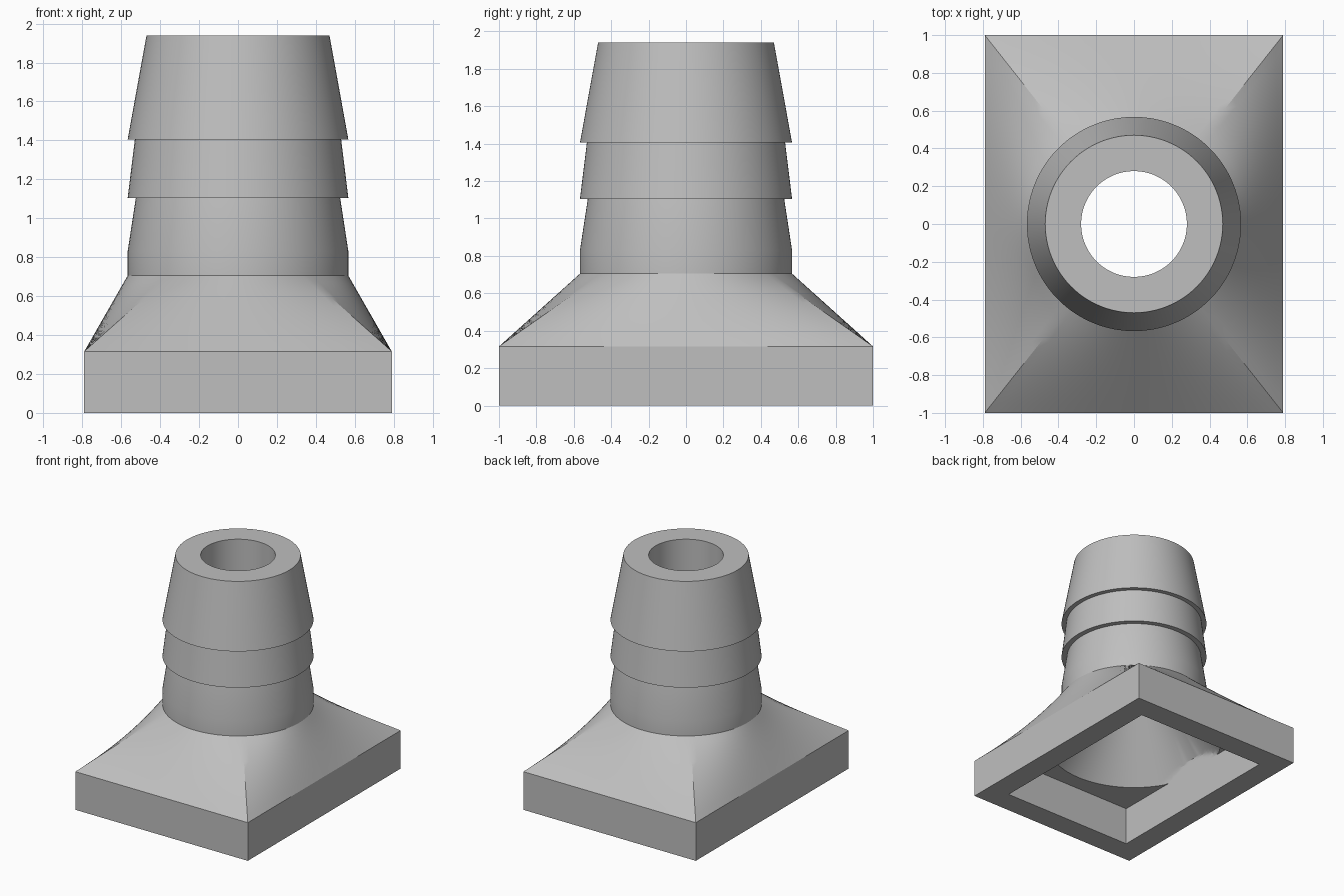
import bpy, bmesh, math

cube = bpy.data.objects.get("Cube")
if cube:
    bpy.data.objects.remove(cube, do_unlink=True)

STEPS = 28                  # points along each of the four sides
HX, HY = 0.79, 1.0          # flange half sizes
IX, IY = 0.60, 0.81         # recess half sizes
FLANGE, NECK, TOP = 0.316, 0.705, 1.94
BARREL, BORE = 0.567, 0.28


def rectangle(hx, hy):
    corners = [(hx, -hy), (hx, hy), (-hx, hy), (-hx, -hy)]
    pts = []
    for i, a in enumerate(corners):
        b = corners[(i + 1) % 4]
        for s in range(STEPS):
            t = s / STEPS
            pts.append((a[0] + (b[0] - a[0]) * t, a[1] + (b[1] - a[1]) * t))
    return pts


def circle(r):
    # Each side of the rectangle owns the arc between its corner directions
    c = math.atan2(HY, HX)
    ends = [-c, c, math.pi - c, math.pi + c, 2 * math.pi - c]
    pts = []
    for a, b in zip(ends, ends[1:]):
        for s in range(STEPS):
            w = a + (b - a) * s / STEPS
            pts.append((r * math.cos(w), r * math.sin(w)))
    return pts


def blend(p, q, t):
    return [(a[0] + (b[0] - a[0]) * t, a[1] + (b[1] - a[1]) * t)
            for a, b in zip(p, q)]


rings = []

# Rectangular flange and the ruled transition to the round neck
outer = rectangle(HX, HY)
rings.append((outer, 0))
for i in range(11):
    t = i / 10
    rings.append((blend(outer, circle(BARREL), t), FLANGE + (NECK - FLANGE) * t))

# Barbed barrel, rim and bore
for r, z in [(BARREL, 0.83), (0.525, 1.105), (BARREL, 1.105),
             (0.53, 1.405), (BARREL, 1.405), (0.47, TOP),
             (BORE, TOP), (BORE, 0.80)]:
    rings.append((circle(r), z))

# Funnel inside, trimmed by the long walls of the recess
for r in [0.45, 0.6, 0.612, 0.625, 0.637, 0.65, 0.662, 0.675]:
    z = 0.80 - (r - BORE) / (0.675 - BORE) * (0.80 - FLANGE)
    pts = [(max(-IX, min(IX, x)), y) for x, y in circle(r)]
    rings.append((pts, z))

# Rectangular recess
inner = rectangle(IX, IY)
rings += [(inner, FLANGE), (inner, 0)]

bm = bmesh.new()
loops = [[bm.verts.new((x, y, z)) for x, y in pts] for pts, z in rings]
for i, low in enumerate(loops):
    high = loops[(i + 1) % len(loops)]
    for j in range(len(low)):
        k = (j + 1) % len(low)
        bm.faces.new((low[j], low[k], high[k], high[j]))
bmesh.ops.remove_doubles(bm, verts=bm.verts, dist=0.0002)
bmesh.ops.dissolve_degenerate(bm, edges=bm.edges, dist=0.0002)
bmesh.ops.recalc_face_normals(bm, faces=bm.faces)

mesh = bpy.data.meshes.new("hose_adapter")
bm.to_mesh(mesh)
bm.free()
adapter = bpy.data.objects.new("hose_adapter", mesh)
bpy.context.collection.objects.link(adapter)

# Plain grey material
grey = bpy.data.materials.new("plain_grey")
grey.use_nodes = True
colour = (0.52, 0.52, 0.52, 1)
grey.diffuse_color = colour
grey.node_tree.nodes["Principled BSDF"].inputs["Base Color"].default_value = colour
mesh.materials.append(grey)

bpy.ops.object.select_all(action='DESELECT')
adapter.select_set(True)
bpy.context.view_layer.objects.active = adapter
bpy.ops.object.shade_smooth_by_angle(angle=math.radians(22))
